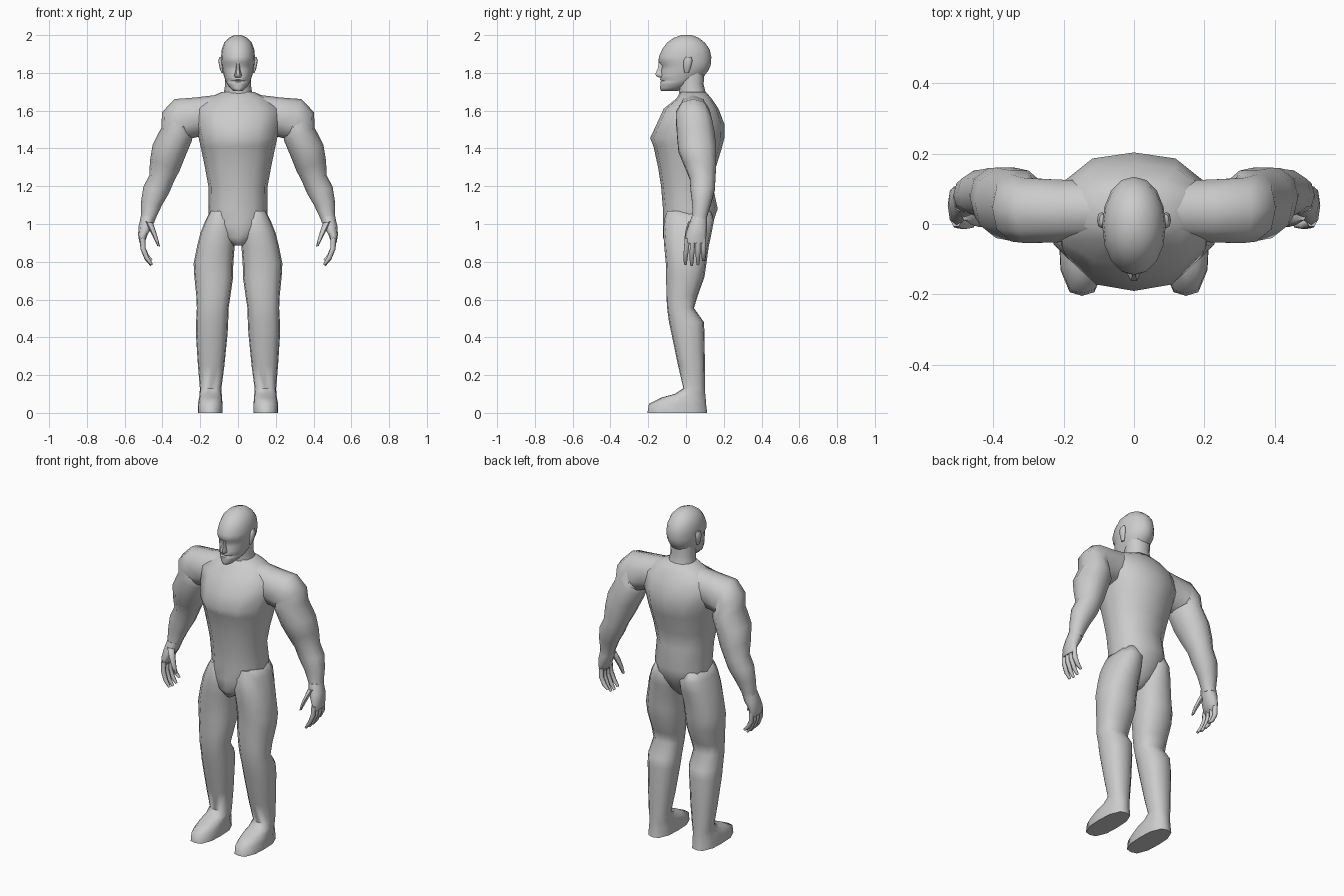
import bpy, bmesh, math
from mathutils import Vector

skin = bpy.data.materials.new("plain grey")
skin.diffuse_color = (0.6, 0.6, 0.6, 1)


def ring(c, u, v, n, p):
    """Superellipse ring round c, spanned by the half-axis vectors u and v."""
    pts = []
    for i in range(n):
        a = 2 * math.pi * i / n
        co, si = math.cos(a), math.sin(a)
        k = (abs(co) ** p + abs(si) ** p) ** (-1 / p)
        pts.append(c + u * co * k + v * si * k)
    return pts


def loft(name, rings_groups, mirror=False, angle=65):
    """Skin each group of rings into a closed tube, all in one object."""
    bm = bmesh.new()
    for rings in rings_groups:
        vs = [[bm.verts.new(p) for p in r] for r in rings]
        n = len(vs[0])
        for a, b in zip(vs, vs[1:]):
            for i in range(n):
                j = (i + 1) % n
                bm.faces.new((a[i], a[j], b[j], b[i]))
        bm.faces.new(vs[0][::-1])
        bm.faces.new(vs[-1])
    bmesh.ops.recalc_face_normals(bm, faces=bm.faces)
    me = bpy.data.meshes.new(name)
    bm.to_mesh(me)
    bm.free()
    me.materials.append(skin)
    ob = bpy.data.objects.new(name, me)
    bpy.context.collection.objects.link(ob)
    bpy.ops.object.select_all(action='DESELECT')
    ob.select_set(True)
    bpy.context.view_layer.objects.active = ob
    bpy.ops.object.shade_smooth_by_angle(angle=math.radians(angle))
    if mirror:
        ob.modifiers.new("mirror", 'MIRROR')
    return ob


def level(secs, n=12, p=2.3):
    """Horizontal rings from (z, x0, x1, front y, back y)."""
    return [ring(Vector(((a + b) / 2, (f + k) / 2, z)), Vector(((b - a) / 2, 0, 0)),
                 Vector((0, (k - f) / 2, 0)), n, p) for z, a, b, f, k in secs]


def centred(secs, n=12, p=2.3):
    return level([(z, -w, w, f, k) for z, w, f, k in secs], n, p)


def limb(secs, n=10, p=2.3):
    """Rings from (x, y, z, tilt in degrees, half thickness, half depth in y)."""
    out = []
    for x, y, z, t, a, b in secs:
        t = math.radians(t)
        out.append(ring(Vector((x, y, z)), Vector((math.cos(t), 0, math.sin(t))) * a,
                        Vector((0, b, 0)), n, p))
    return out


# torso: pelvis, waist, chest, shoulder slope
loft("torso", [centred([
    (0.885, .025, -.10, .06), (0.93, .09, -.122, .10), (1.00, .155, -.122, .14),
    (1.08, .155, -.122, .168), (1.20, .157, -.132, .142), (1.30, .175, -.148, .158),
    (1.41, .198, -.172, .192), (1.455, .208, -.19, .203), (1.53, .225, -.155, .203),
    (1.61, .225, -.118, .172), (1.665, .16, -.05, .135), (1.70, .085, -.03, .105)], 12, 2.4)])

# neck
loft("neck", [centred([(1.62, .085, -.04, .13), (1.69, .075, -.035, .105),
                       (1.74, .068, -.04, .093), (1.83, .07, -.05, .10)])])

# head with brow, eye hollow, lips and chin
loft("head", [centred([
    (1.703, .024, -.132, -.045), (1.72, .042, -.139, -.01), (1.738, .057, -.134, .03),
    (1.752, .064, -.137, .05), (1.757, .066, -.129, .055), (1.764, .068, -.138, .065),
    (1.785, .075, -.132, .098), (1.815, .083, -.132, .12), (1.838, .087, -.127, .13),
    (1.856, .089, -.145, .133), (1.885, .09, -.144, .134), (1.925, .086, -.126, .125),
    (1.96, .073, -.10, .10), (1.985, .05, -.066, .068), (2.0, .018, -.025, .03)], 16, 2.1)])

# nose
loft("nose", [centred([(1.775, .014, -.146, -.11), (1.785, .021, -.163, -.11),
                       (1.797, .017, -.165, -.11), (1.825, .010, -.152, -.11),
                       (1.858, .008, -.146, -.11)], 6, 2)])

# ears
loft("ear", [level([(1.80, .078, .088, -.008, .014), (1.825, .075, .097, -.012, .024),
                    (1.865, .078, .105, -.012, .034), (1.885, .08, .098, -.002, .028)],
                   8, 2.3)], True)

# arms: shoulder cap, upper arm, elbow, forearm, wrist
loft("arm", [limb([
    (.10, .04, 1.585, 90, .10, .085), (.22, .037, 1.565, 88, .105, .092),
    (.30, .038, 1.555, 72, .112, .095), (.322, .045, 1.525, 40, .105, .098),
    (.325, .052, 1.475, 24, .088, .103), (.365, .06, 1.39, 20, .092, .103),
    (.387, .076, 1.31, 18, .083, .086), (.405, .088, 1.24, 15, .067, .070),
    (.433, .088, 1.18, 14, .070, .066), (.458, .083, 1.11, 12, .056, .052),
    (.474, .073, 1.04, 8, .041, .040), (.48, .07, 1.01, 4, .036, .042)], 10, 2.3)], True)

# hands: palm, four fingers, thumb
palm = limb([(.475, .07, 1.04, 8, .038, .040), (.488, .062, .99, 0, .038, .050),
             (.503, .053, .945, -4, .026, .056), (.508, .05, .90, -8, .014, .052)], 8, 2.5)
parts = [palm]
for y0, y1, drop in ((.007, -.003, .0), (.036, .03, -.006), (.065, .063, -.002), (.092, .093, .02)):
    parts.append(limb([(.505, y0, .925, -5, .015, .016), (.503, (y0 + y1) / 2, .87, -14, .014, .015),
                       (.483, y1, .82 + drop * .5, -28, .012, .013),
                       (.458, y1, .787 + drop, -35, .007, .008)], 6, 2))
parts.append(limb([(.472, .03, 1.01, 10, .022, .022), (.452, .015, .965, 20, .019, .020),
                   (.436, .006, .925, 18, .014, .016), (.420, .002, .882, 12, .007, .009)], 6, 2))
loft("hand", parts, True)

# legs: hip, thigh, knee, calf, ankle, foot
loft("leg", [level([
    (1.07, .05, .145, -.10, .13), (1.02, .02, .172, -.116, .148), (.95, .010, .200, -.12, .135),
    (.88, .018, .217, -.115, .12), (.79, .025, .235, -.107, .108), (.72, .026, .231, -.105, .098),
    (.62, .04, .221, -.104, .062), (.555, .05, .218, -.100, .042), (.48, .052, .222, -.09, .095),
    (.42, .055, .223, -.077, .098), (.25, .072, .212, -.042, .10), (.13, .088, .202, -.014, .10),
    (.10, .086, .203, -.06, .102), (.082, .085, .206, -.128, .104), (.048, .082, .212, -.196, .106),
    (.0, .082, .213, -.204, .112)], 12, 2.8)], True)
